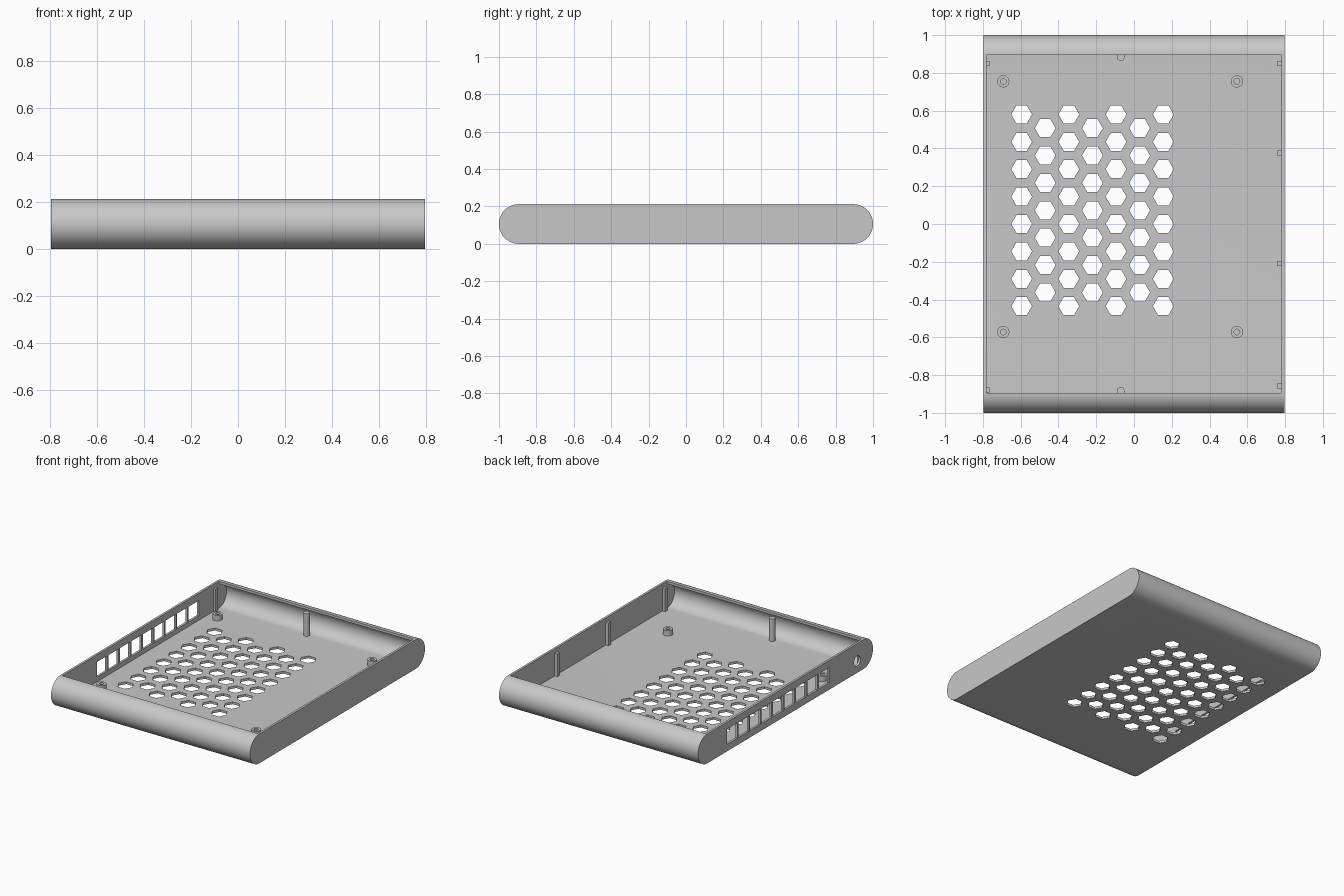
import bpy, bmesh, math
from mathutils import Matrix, Vector

if "Cube" in bpy.data.objects:
    bpy.data.objects.remove(bpy.data.objects["Cube"])

HALF_W, R, CY = 0.796, 0.106, 0.894   # half width, end radius, centre of the end arcs
WALL, FLOOR = 0.016, 0.017

grey = bpy.data.materials.new("plain_grey")
grey.use_nodes = True
grey.diffuse_color = (0.58, 0.58, 0.58, 1)
grey.node_tree.nodes["Principled BSDF"].inputs["Base Color"].default_value = grey.diffuse_color


def finish(name, bm):
    bmesh.ops.recalc_face_normals(bm, faces=bm.faces)
    mesh = bpy.data.meshes.new(name)
    bm.to_mesh(mesh)
    bm.free()
    obj = bpy.data.objects.new(name, mesh)
    bpy.context.collection.objects.link(obj)
    mesh.materials.append(grey)
    return obj


def smooth(obj):
    bpy.ops.object.select_all(action='DESELECT')
    obj.select_set(True)
    bpy.context.view_layer.objects.active = obj
    bpy.ops.object.shade_smooth_by_angle(angle=math.radians(30))


def box(bm, center, size):
    mat = Matrix.Translation(center) @ Matrix.Diagonal((*size, 1))
    bmesh.ops.create_cube(bm, size=1, matrix=mat)


def prism(bm, center, radius, depth, sides, rotation=Matrix()):
    bmesh.ops.create_cone(bm, cap_ends=True, segments=sides, radius1=radius, radius2=radius,
                          depth=depth, matrix=Matrix.Translation(center) @ rotation)


def extrude_x(name, profile, half):
    bm = bmesh.new()
    face = bm.faces.new([bm.verts.new((-half, y, z)) for y, z in profile])
    out = bmesh.ops.extrude_face_region(bm, geom=[face])
    verts = [g for g in out["geom"] if isinstance(g, bmesh.types.BMVert)]
    bmesh.ops.translate(bm, verts=verts, vec=(2 * half, 0, 0))
    return finish(name, bm)


def half_round(radius, steps=32):
    # bottom to top around the +y end
    angles = [math.pi * (i / steps - 0.5) for i in range(steps + 1)]
    return [(CY + radius * math.cos(a), R + radius * math.sin(a)) for a in angles]


def both_ends(arc):
    return arc + [(-y, z) for y, z in reversed(arc)]


# Tray shell: long rounded body, hollowed through an open top
shell = extrude_x("tray_shell", both_ends(half_round(R)), HALF_W)
cavity = extrude_x("cavity_cutter", both_ends(half_round(R - FLOOR) + [(CY, 0.3)]), HALF_W - WALL)

# Vent hexagons, side port windows and round socket hole
bm = bmesh.new()
for col in range(7):
    odd = col % 2
    for row in range(8 - odd):
        y = 0.58 - 0.145 * (row + odd / 2)
        prism(bm, (-0.595 + 0.125 * col, y, 0.005), 0.055, 0.06, 6, Matrix.Rotation(math.pi / 6, 4, 'Z')
              @ Matrix.Rotation(math.pi / 3, 4, 'Z'))
for i in range(9):
    box(bm, (-HALF_W, -0.44 + 0.131 * i, 0.105), (0.1, 0.116, 0.11))
prism(bm, (-HALF_W, -0.82, 0.085), 0.037, 0.1, 32, Matrix.Rotation(math.pi / 2, 4, 'Y'))
openings = finish("openings_cutter", bm)

bpy.context.view_layer.objects.active = shell
for cutter in (cavity, openings):
    cutter.hide_render = True
    mod = shell.modifiers.new(cutter.name, 'BOOLEAN')
    mod.operation, mod.solver, mod.object = 'DIFFERENCE', 'EXACT', cutter
    bpy.ops.object.modifier_apply(modifier=mod.name)
    bpy.data.objects.remove(cutter)
smooth(shell)

# Hollow screw standoffs on the floor
for x, side in ((-0.692, "right"), (0.545, "left")):
    for y, end in ((0.755, "back"), (-0.572, "front")):
        bm = bmesh.new()
        ring = [(0.032, 0.01), (0.032, 0.056), (0.015, 0.056), (0.015, 0.01)]
        verts = [bm.verts.new((x + r, y, z)) for r, z in ring]
        edges = [bm.edges.new((verts[i], verts[(i + 1) % 4])) for i in range(4)]
        bmesh.ops.spin(bm, geom=verts + edges, cent=(x, y, 0), axis=(0, 0, 1),
                       angle=2 * math.pi, steps=32, use_merge=True)
        bmesh.ops.remove_doubles(bm, verts=bm.verts, dist=0.0001)
        smooth(finish(f"screw_standoff_{end}_{side}", bm))

# Round lid posts at the two ends
for y, end in ((0.885, "back"), (-0.885, "front")):
    bm = bmesh.new()
    prism(bm, (-0.07, y, 0.094), 0.021, 0.172, 32)
    smooth(finish(f"round_post_{end}", bm))

# Square lid posts along the side walls
inner = HALF_W - WALL
for side, name, depth, places in ((1, "left", 0.022, (0.85, 0.375, -0.21, -0.857)),
                                  (-1, "right", 0.016, (0.85, -0.878))):
    for i, y in enumerate(places):
        bm = bmesh.new()
        box(bm, (side * (inner - depth / 2 + 0.003), y, 0.096), (depth + 0.006, 0.027, 0.172))
        finish(f"square_post_{name}_{i + 1}", bm)
